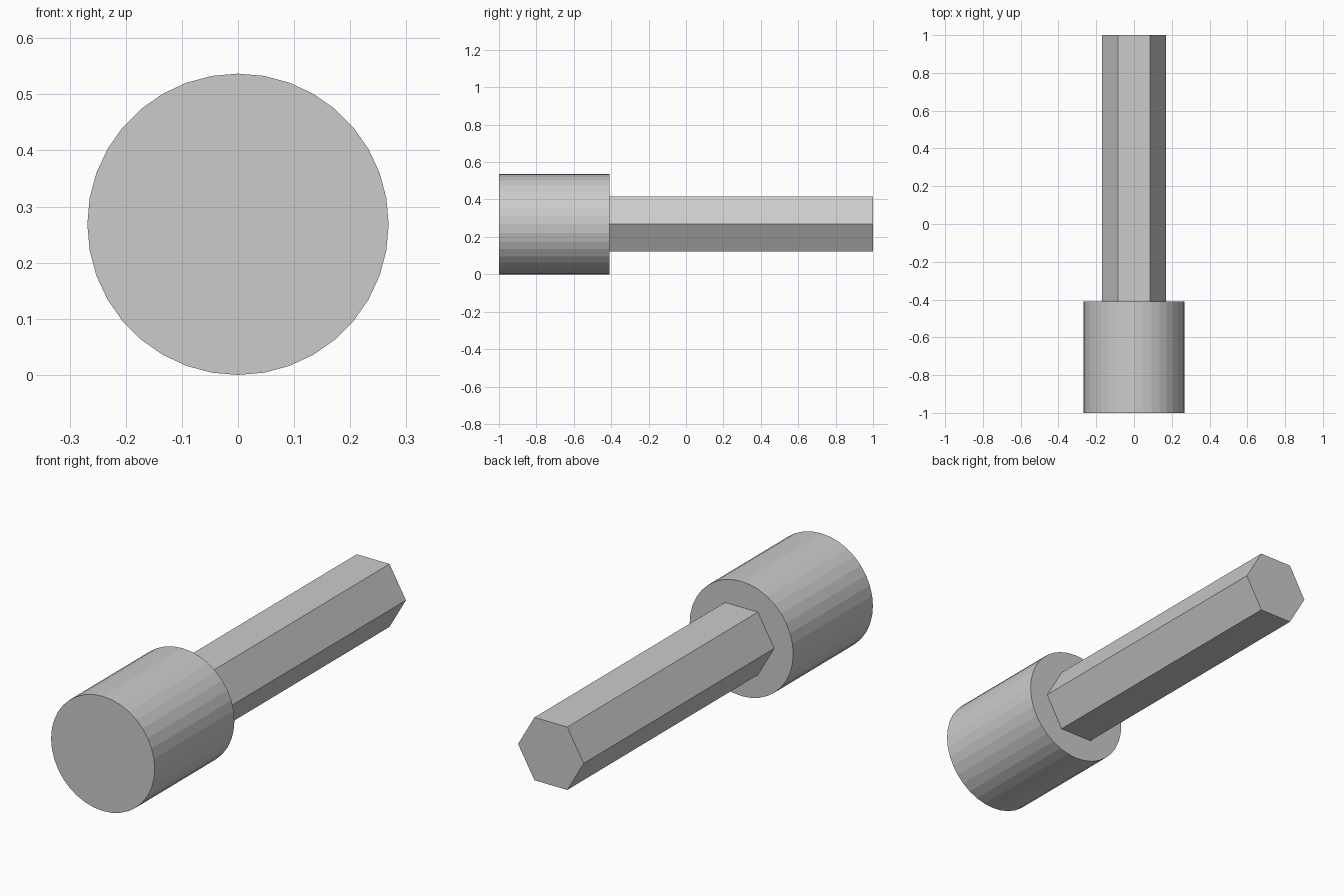
import bpy
import math

cube = bpy.data.objects.get("Cube")
if cube:
    bpy.data.objects.remove(cube, do_unlink=True)

HEAD_RADIUS = 0.2685
SHAFT_RADIUS = 0.17
HEAD_BACK = -0.41

grey = bpy.data.materials.new("light grey")
grey.use_nodes = True
colour = (0.6, 0.6, 0.6, 1)
grey.diffuse_color = colour
grey.node_tree.nodes["Principled BSDF"].inputs["Base Color"].default_value = colour


def prism(name, sides, radius, y0, y1, turn=0.0):
    """Flat-sided prism lying along y, on the shared axis."""
    bpy.ops.mesh.primitive_cylinder_add(
        vertices=sides, radius=radius, depth=y1 - y0,
        location=(0, (y0 + y1) / 2, HEAD_RADIUS),
        rotation=(math.pi / 2, turn, 0))
    obj = bpy.context.object
    obj.name = name
    obj.data.materials.append(grey)
    bpy.ops.object.transform_apply(location=False, rotation=True, scale=False)
    return obj


# Round head at the front
prism("round_head", 36, HEAD_RADIUS, -1, HEAD_BACK)

# Hexagonal shaft with flat faces above and below
prism("hex_shaft", 6, SHAFT_RADIUS, HEAD_BACK, 1, math.pi / 6)
